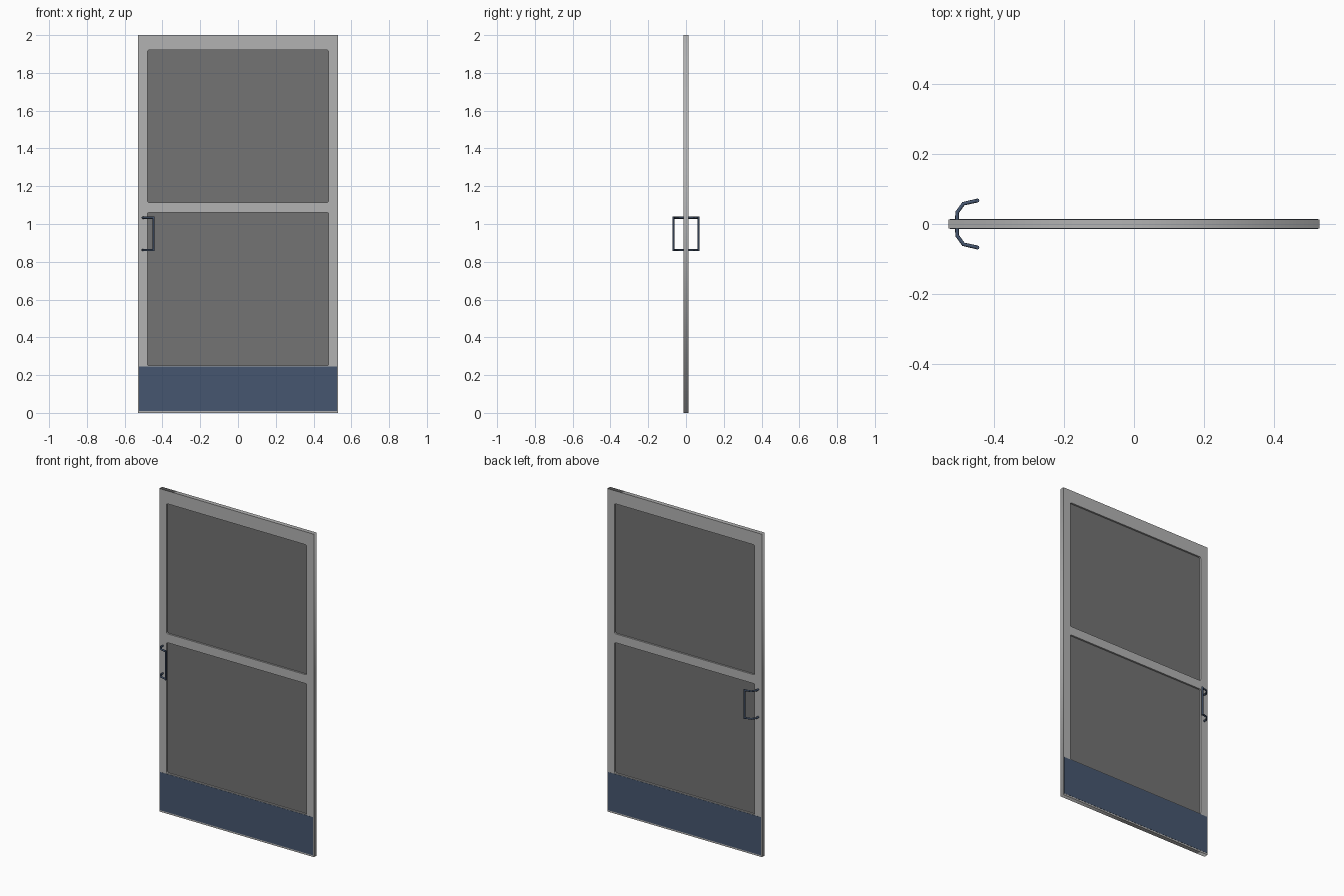
import bpy, math
from mathutils import Vector

if "Cube" in bpy.data.objects:
    bpy.data.objects.remove(bpy.data.objects["Cube"])


def material(name, rgb):
    m = bpy.data.materials.new(name)
    m.diffuse_color = (*rgb, 1)
    m.use_nodes = True
    m.node_tree.nodes["Principled BSDF"].inputs["Base Color"].default_value = m.diffuse_color
    return m


GREY = material("frame grey", (0.45, 0.45, 0.45))
DARK = material("panel dark grey", (0.172, 0.172, 0.172))
NAVY = material("navy metal", (0.061, 0.094, 0.160))

W, H, T = 0.53, 2.0, 0.0135          # half width, height, half thickness
OPENINGS = [("lower", 0.25, 1.06), ("upper", 1.115, 1.92)]
OPEN_X = 0.48


def rounded_rect(x0, x1, z0, z1, r, n=3):
    pts = []
    for cx, cz, a in ((x1 - r, z1 - r, 0), (x0 + r, z1 - r, 90),
                      (x0 + r, z0 + r, 180), (x1 - r, z0 + r, 270)):
        for i in range(n + 1):
            t = math.radians(a + 90 * i / n)
            pts.append((cx + r * math.cos(t), cz + r * math.sin(t), 0))
    return pts


def curve_to_mesh(name, cu, mat):
    tmp = bpy.data.objects.new(name + "_curve", cu)
    bpy.context.collection.objects.link(tmp)
    dg = bpy.context.evaluated_depsgraph_get()
    me = bpy.data.meshes.new_from_object(tmp.evaluated_get(dg))
    bpy.data.objects.remove(tmp)
    me.materials.clear()
    me.materials.append(mat)
    ob = bpy.data.objects.new(name, me)
    bpy.context.collection.objects.link(ob)
    return ob


def add_spline(cu, pts):
    s = cu.splines.new('POLY')
    s.points.add(len(pts) - 1)
    for p, co in zip(s.points, pts):
        p.co = (*co, 1)
    return s


def box(name, x0, x1, y0, y1, z0, z1, mat):
    bpy.ops.mesh.primitive_cube_add(size=1)
    ob = bpy.context.object
    ob.name = name
    ob.location = ((x0 + x1) / 2, (y0 + y1) / 2, (z0 + z1) / 2)
    ob.scale = (x1 - x0, y1 - y0, z1 - z0)
    ob.data.materials.append(mat)
    return ob


# door frame: outline with two rounded openings, extruded to thickness
cu = bpy.data.curves.new("door_frame", 'CURVE')
cu.dimensions = '2D'
cu.fill_mode = 'BOTH'
cu.extrude = T
outline = [(-W, 0, 0), (W, 0, 0), (W, H, 0), (-W, H, 0)]
for pts in [outline] + [rounded_rect(-OPEN_X, OPEN_X, a, b, 0.008)
                        for _, a, b in OPENINGS]:
    add_spline(cu, pts).use_cyclic_u = True
frame = curve_to_mesh("door_frame", cu, GREY)
frame.rotation_euler.x = math.pi / 2

# recessed panels
for label, a, b in OPENINGS:
    box(label + "_panel", -OPEN_X - 0.004, OPEN_X + 0.004, -0.003, 0.003,
        a - 0.004, b + 0.004, DARK)

# kick plates and pull handles on both faces
for side, s in (("front", -1), ("back", 1)):
    ys = sorted((s * (T - 0.002), s * (T + 0.001)))
    box(side + "_kick_plate", -0.525, 0.525, *ys, 0.01, 0.246, NAVY)

    arm = [(-0.505, 0.008), (-0.505, 0.033), (-0.487, 0.058), (-0.447, 0.067)]
    cu = bpy.data.curves.new(side + "_handle", 'CURVE')
    cu.dimensions = '3D'
    cu.bevel_depth = 0.0055
    cu.bevel_resolution = 2
    cu.use_fill_caps = True
    for z in (0.862, 1.033):
        add_spline(cu, [(x, s * y, z) for x, y in arm])
    add_spline(cu, [(-0.447, s * 0.067, 0.8565), (-0.447, s * 0.067, 1.0385)])
    ob = curve_to_mesh(side + "_handle", cu, NAVY)
    bpy.ops.object.select_all(action='DESELECT')
    ob.select_set(True)
    bpy.context.view_layer.objects.active = ob
    bpy.ops.object.shade_smooth_by_angle(angle=math.radians(50))
